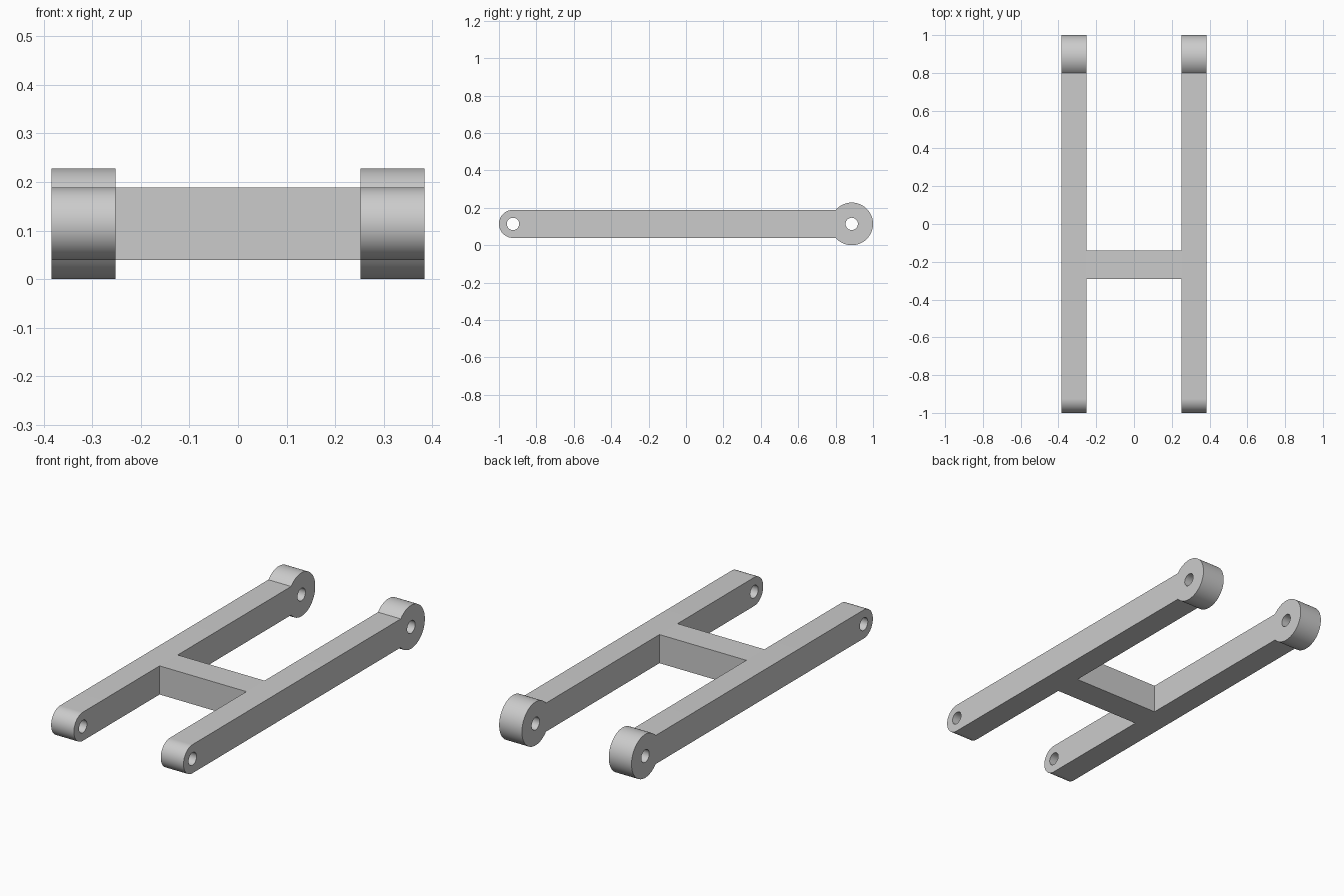
import bpy, bmesh
from math import sin, cos, asin, pi, radians

cube = bpy.data.objects.get("Cube")
if cube:
    bpy.data.objects.remove(cube, do_unlink=True)

# Shared dimensions
MID_Z = 0.114          # height of the pivot axes
BOSS_R = 0.114         # large round end
ARM_R = 0.075          # half height of the arm and radius of the small end
HOLE_R = 0.033
BOSS_Y, TIP_Y = 1 - BOSS_R, -1 + ARM_R
INNER_X, OUTER_X = 0.252, 0.384

grey = bpy.data.materials.new("plain grey")
grey.use_nodes = True
colour = (0.6, 0.6, 0.6, 1)
grey.diffuse_color = colour
grey.node_tree.nodes["Principled BSDF"].inputs["Base Color"].default_value = colour


def arc(cy, r, start, end, steps):
    """Points (y, z) along an arc, both ends included."""
    angles = [start + (end - start) * i / steps for i in range(steps + 1)]
    return [(cy + r * cos(a), MID_Z + r * sin(a)) for a in angles]


def finish(name, bm):
    bmesh.ops.recalc_face_normals(bm, faces=bm.faces)
    mesh = bpy.data.meshes.new(name)
    bm.to_mesh(mesh)
    bm.free()
    mesh.materials.append(grey)
    obj = bpy.data.objects.new(name, mesh)
    bpy.context.collection.objects.link(obj)
    return obj


def make_arm(name, x0, x1):
    # Side outline: round boss, straight shank, rounded tip, and two pin holes
    join = pi - asin(ARM_R / BOSS_R)
    outline = arc(BOSS_Y, BOSS_R, -join, join, 56) + arc(TIP_Y, ARM_R, pi / 2, 1.5 * pi, 32)
    holes = [arc(y, HOLE_R, 0, 2 * pi, 32)[:-1] for y in (BOSS_Y, TIP_Y)]
    bm = bmesh.new()
    edges = []
    for loop in [outline] + holes:
        verts = [bm.verts.new((x0, y, z)) for y, z in loop]
        edges += [bm.edges.new((verts[i - 1], verts[i])) for i in range(len(verts))]
    bmesh.ops.triangle_fill(bm, edges=edges, use_beauty=True)
    # Extrude the outline across the arm's width
    side = bmesh.ops.extrude_face_region(bm, geom=bm.faces[:], use_keep_orig=True)
    moved = [g for g in side["geom"] if isinstance(g, bmesh.types.BMVert)]
    bmesh.ops.translate(bm, verts=moved, vec=(x1 - x0, 0, 0))
    obj = finish(name, bm)
    bpy.ops.object.select_all(action="DESELECT")
    obj.select_set(True)
    bpy.context.view_layer.objects.active = obj
    bpy.ops.object.shade_smooth_by_angle(angle=radians(30))


make_arm("left_arm", INNER_X, OUTER_X)
make_arm("right_arm", -OUTER_X, -INNER_X)

# Crossbar between the arms
bm = bmesh.new()
bmesh.ops.create_cube(bm, size=1)
bmesh.ops.scale(bm, verts=bm.verts, vec=(2 * INNER_X, 0.15, 2 * ARM_R))
bmesh.ops.translate(bm, verts=bm.verts, vec=(0, -0.215, MID_Z))
finish("crossbar", bm)
